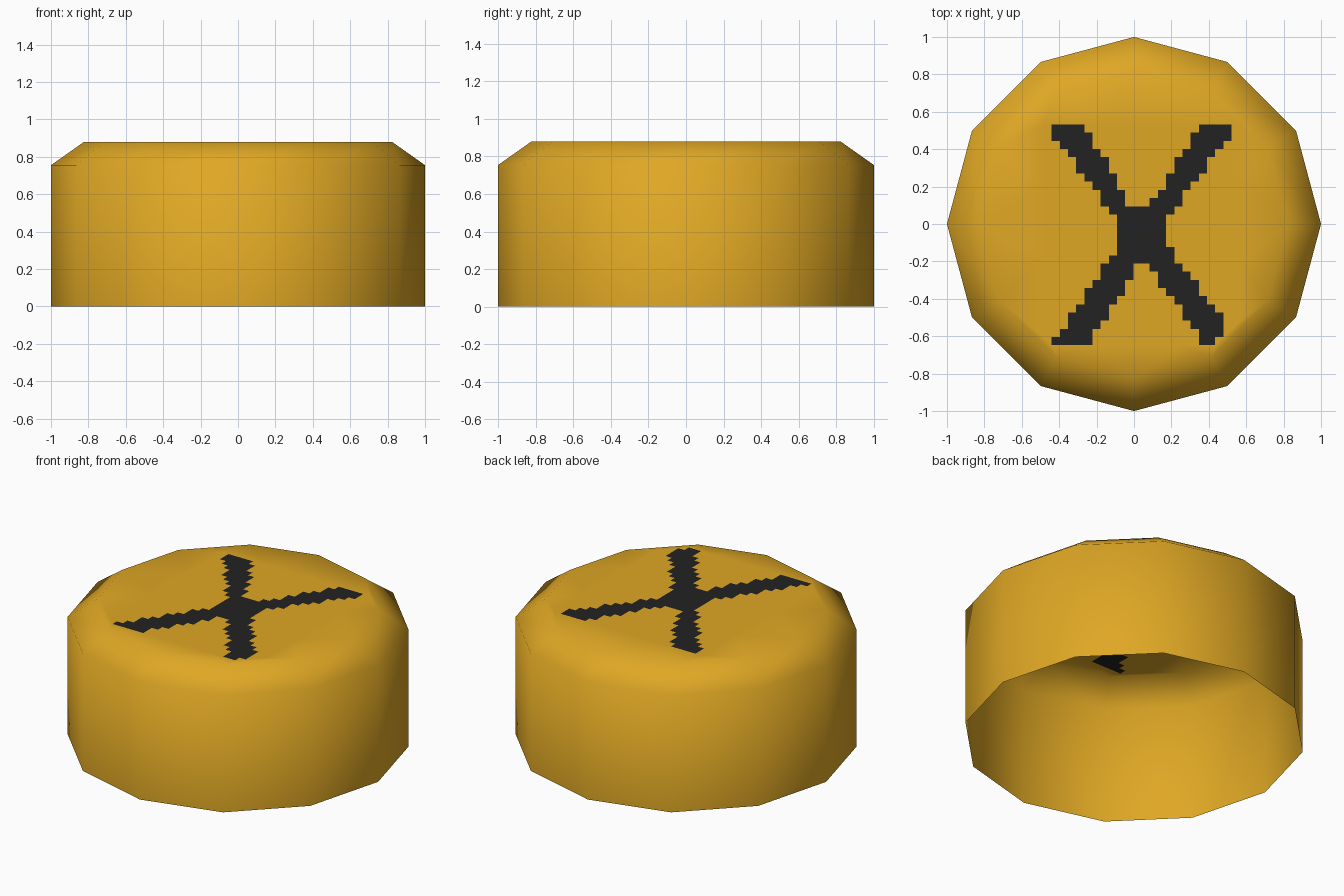
import bpy, bmesh, math
from mathutils import Vector

if "Cube" in bpy.data.objects:
    bpy.data.objects.remove(bpy.data.objects["Cube"])

SIDES, HEIGHT, SHOULDER, RIM = 12, 0.88, 0.755, 0.823
CELL = 0.0437


def material(name, color):
    mat = bpy.data.materials.new(name)
    mat.diffuse_color = (*color, 1)
    mat.use_nodes = True
    mat.node_tree.nodes["Principled BSDF"].inputs["Base Color"].default_value = mat.diffuse_color
    return mat


def ring(bm, radius, z):
    return [bm.verts.new((radius * math.cos(math.tau * i / SIDES),
                          radius * math.sin(math.tau * i / SIDES), z))
            for i in range(SIDES)]


def inside(x, y, poly):
    hit = False
    for (ax, ay), (bx, by) in zip(poly, poly[1:] + poly[:1]):
        if (ay > y) != (by > y) and x < ax + (y - ay) * (bx - ax) / (by - ay):
            hit = not hit
    return hit


# Outline of the cross mark on the lid
cross = [(-0.48, 0.54), (-0.27, 0.54), (-0.01, 0.09), (0.09, 0.09),
         (0.35, 0.54), (0.56, 0.54), (0.17, 0.02), (0.17, -0.10),
         (0.53, -0.59), (0.53, -0.65), (0.38, -0.65), (0.07, -0.21),
         (0.03, -0.21), (-0.25, -0.65), (-0.44, -0.65), (-0.09, -0.12),
         (-0.09, 0.02)]

bm = bmesh.new()

# Open-bottomed wall and chamfer
rings = [ring(bm, 1, 0), ring(bm, 1, SHOULDER), ring(bm, RIM, HEIGHT)]
for low, high in zip(rings, rings[1:]):
    for i in range(SIDES):
        j = (i + 1) % SIDES
        bm.faces.new((low[i], low[j], high[j], high[i]))

# Lid centre as a grid of cells, dark where they fall in the cross
verts, cells = {}, []
for col in range(24):
    for row in range(27):
        corners = [(col, row), (col + 1, row), (col + 1, row + 1), (col, row + 1)]
        pts = [Vector((-0.484 + c * CELL, -0.648 + r * CELL, HEIGHT)) for c, r in corners]
        if max(p.xy.length for p in pts) > 0.79:
            continue
        for key, p in zip(corners, pts):
            if key not in verts:
                verts[key] = bm.verts.new(p)
        face = bm.faces.new([verts[k] for k in corners])
        mid = face.calc_center_median()
        face.material_index = int(inside(mid.x, mid.y, cross))
        cells.append(face)

# Lid border between the grid and the rim
border = [e for e in bm.edges if e.is_boundary and e.verts[0].co.z > 0.87]
fill = bmesh.ops.triangle_fill(bm, edges=border, use_beauty=True,
                               use_dissolve=False, normal=(0, 0, 1))
for f in fill["geom"]:
    if isinstance(f, bmesh.types.BMFace):
        f.material_index = 0
        f.normal_update()
        if f.normal.z < 0:
            f.normal_flip()
for f in bm.faces:
    f.smooth = True

mesh = bpy.data.meshes.new("cap")
bm.to_mesh(mesh)
bm.free()
mesh.materials.append(material("golden yellow", (0.74, 0.39, 0.018)))
mesh.materials.append(material("charcoal", (0.016, 0.016, 0.016)))
bpy.context.collection.objects.link(bpy.data.objects.new("cap", mesh))
